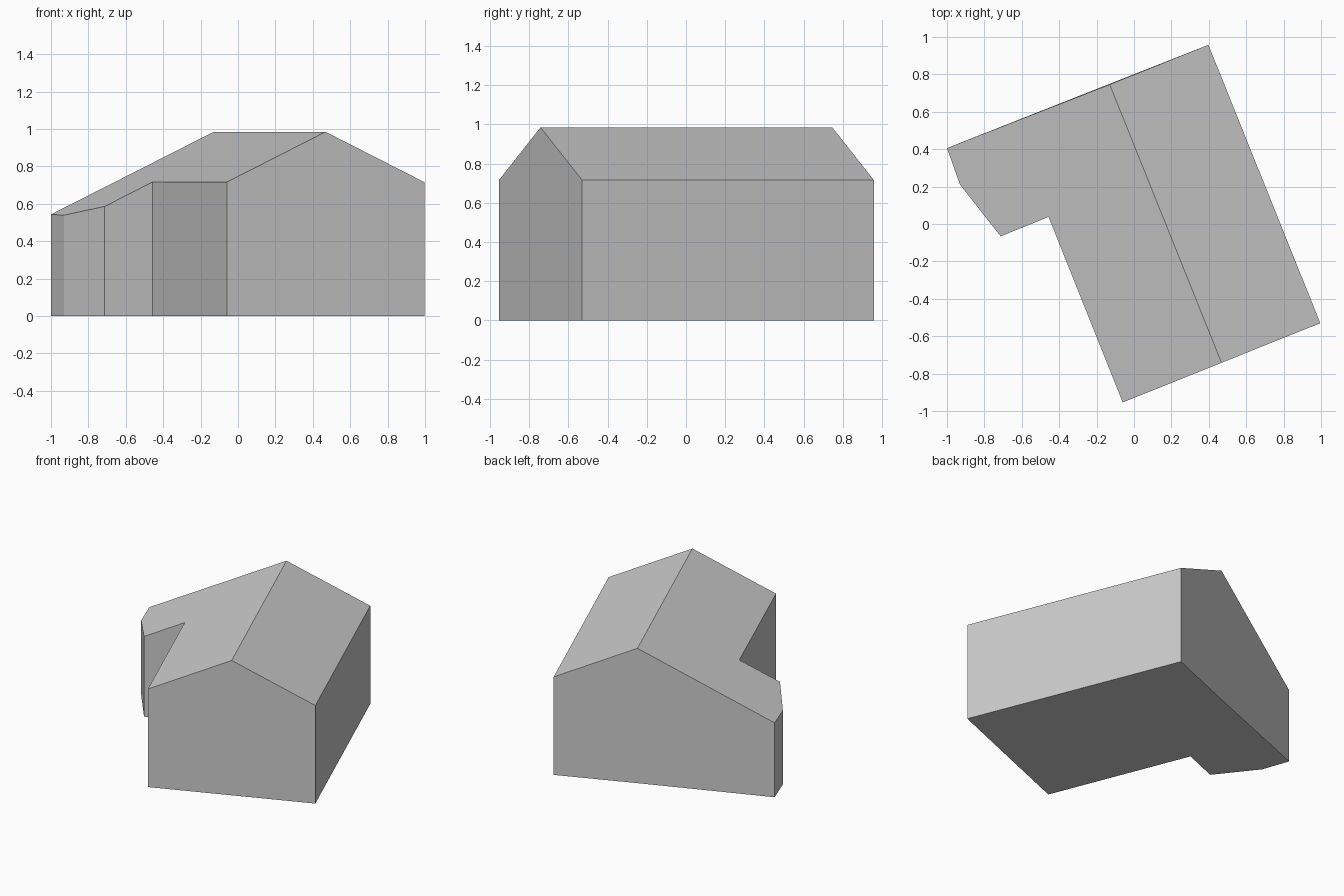
import bpy
import bmesh
from mathutils import Vector

cube = bpy.data.objects.get("Cube")
if cube:
    bpy.data.objects.remove(cube, do_unlink=True)

# One plain grey for the whole building
grey = bpy.data.materials.new("plain_grey")
grey.use_nodes = True
colour = (0.6, 0.6, 0.6, 1)
grey.diffuse_color = colour
grey.node_tree.nodes["Principled BSDF"].inputs["Base Color"].default_value = colour

# Ridge line, gable half-width vector and roof heights
ridge_front = Vector((0.468, -0.742))
ridge_back = Vector((-0.13, 0.746))
across = Vector((0.528, 0.212))
RIDGE_Z, EAVES_Z = 0.985, 0.716
slope = (RIDGE_Z - EAVES_Z) / across.length

# Footprint: main hall with a chamfered side wing under the extended roof
footprint = [
    ridge_front - across, ridge_front, ridge_front + across,
    ridge_back + across, ridge_back,
    Vector((-1.0, 0.406)), Vector((-0.93, 0.21)),
    Vector((-0.713, -0.066)), Vector((-0.457, 0.038)),
]


def roof_height(point):
    offset = (point - ridge_front).dot(across.normalized())
    return RIDGE_Z - slope * abs(offset)


bm = bmesh.new()
base = [bm.verts.new((p.x, p.y, 0)) for p in footprint]
top = [bm.verts.new((p.x, p.y, roof_height(p))) for p in footprint]

# Floor
bm.faces.new(base[::-1])

# Walls
count = len(footprint)
for i in range(count):
    j = (i + 1) % count
    bm.faces.new((base[i], base[j], top[j], top[i]))

# Two roof slopes meeting at the ridge
bm.faces.new(top[1:5])
bm.faces.new(top[4:] + top[:2])

# Join each gable into a single flat face
gable_edges = [bm.edges.get((base[i], top[i])) for i in (1, 4)]
bmesh.ops.dissolve_edges(bm, edges=gable_edges, use_verts=False)
bmesh.ops.recalc_face_normals(bm, faces=bm.faces[:])

mesh = bpy.data.meshes.new("building")
bm.to_mesh(mesh)
bm.free()
mesh.materials.append(grey)
building = bpy.data.objects.new("building", mesh)
bpy.context.collection.objects.link(building)
